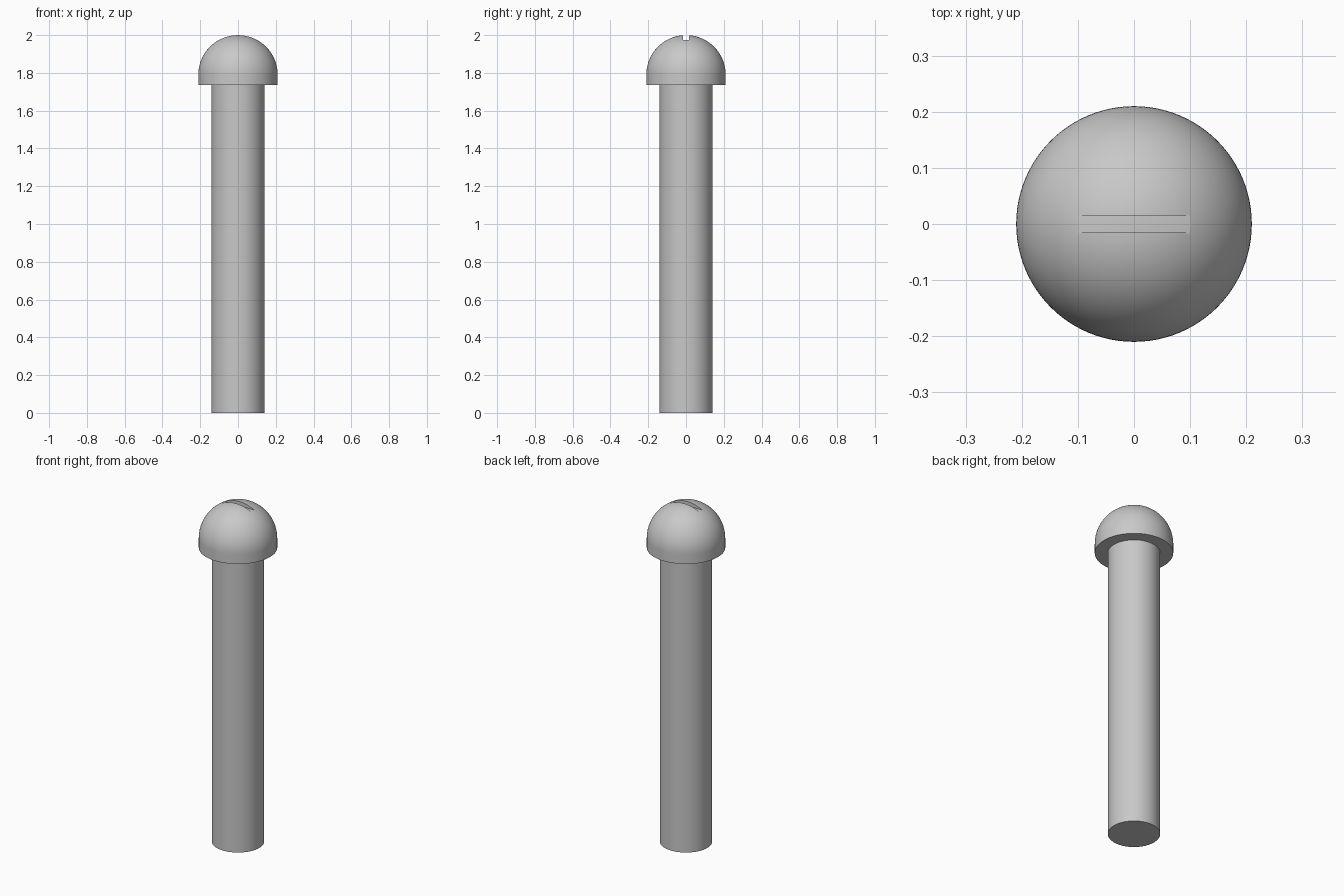
import bpy, bmesh, math

if "Cube" in bpy.data.objects:
    bpy.data.objects.remove(bpy.data.objects["Cube"])

R_SHAFT, R_HEAD = 0.14, 0.21
Z_HEAD, Z_TOP = 1.735, 2.0
Z_DOME = Z_TOP - R_HEAD      # centre of the round dome
SLOT_WIDTH, Z_SLOT = 0.03, 1.975

metal = bpy.data.materials.new("light_grey_metal")
metal.diffuse_color = (0.58, 0.58, 0.58, 1)
metal.use_nodes = True
metal.node_tree.nodes["Principled BSDF"].inputs["Base Color"].default_value = metal.diffuse_color


def lathe(name, profile, steps=96):
    """Spin an (r, z) profile around the z axis into a closed solid."""
    bm = bmesh.new()
    vs = [bm.verts.new((r, 0, z)) for r, z in profile]
    es = [bm.edges.new(p) for p in zip(vs, vs[1:])]
    bmesh.ops.spin(bm, geom=vs + es, cent=(0, 0, 0), axis=(0, 0, 1),
                   angle=math.tau, steps=steps)
    bmesh.ops.remove_doubles(bm, verts=bm.verts[:], dist=1e-5)
    bmesh.ops.recalc_face_normals(bm, faces=bm.faces[:])
    mesh = bpy.data.meshes.new(name)
    bm.to_mesh(mesh)
    bm.free()
    mesh.materials.append(metal)
    ob = bpy.data.objects.new(name, mesh)
    bpy.context.collection.objects.link(ob)
    return ob


def activate(ob):
    bpy.ops.object.select_all(action='DESELECT')
    ob.select_set(True)
    bpy.context.view_layer.objects.active = ob


# Plain cylindrical shaft, ending at the underside of the head
shaft = lathe("shaft", [(0, 0), (R_SHAFT, 0), (R_SHAFT, Z_HEAD), (0, Z_HEAD)])

# Head: short straight collar topped by a hemisphere
N = 28
dome = [(R_HEAD * math.cos(i / N * math.pi / 2),
         Z_DOME + R_HEAD * math.sin(i / N * math.pi / 2)) for i in range(N)]
head = lathe("head", [(0, Z_HEAD), (R_HEAD, Z_HEAD)] + dome + [(0, Z_TOP)])

# Driver slot cut flat across the crown
bpy.ops.mesh.primitive_cube_add(size=1, location=(0, 0, Z_SLOT + 0.1))
cutter = bpy.context.object
cutter.name = "slot_cutter"
cutter.scale = (0.6, SLOT_WIDTH, 0.2)
cutter.hide_render = True
cutter.data.materials.append(metal)
activate(head)
mod = head.modifiers.new("slot", 'BOOLEAN')
mod.operation = 'DIFFERENCE'
mod.solver = 'EXACT'
mod.object = cutter
bpy.ops.object.modifier_apply(modifier=mod.name)
bpy.data.objects.remove(cutter, do_unlink=True)

# Smooth round surfaces, sharp rims
for ob in (shaft, head):
    activate(ob)
    bpy.ops.object.shade_smooth_by_angle(angle=math.radians(30))
